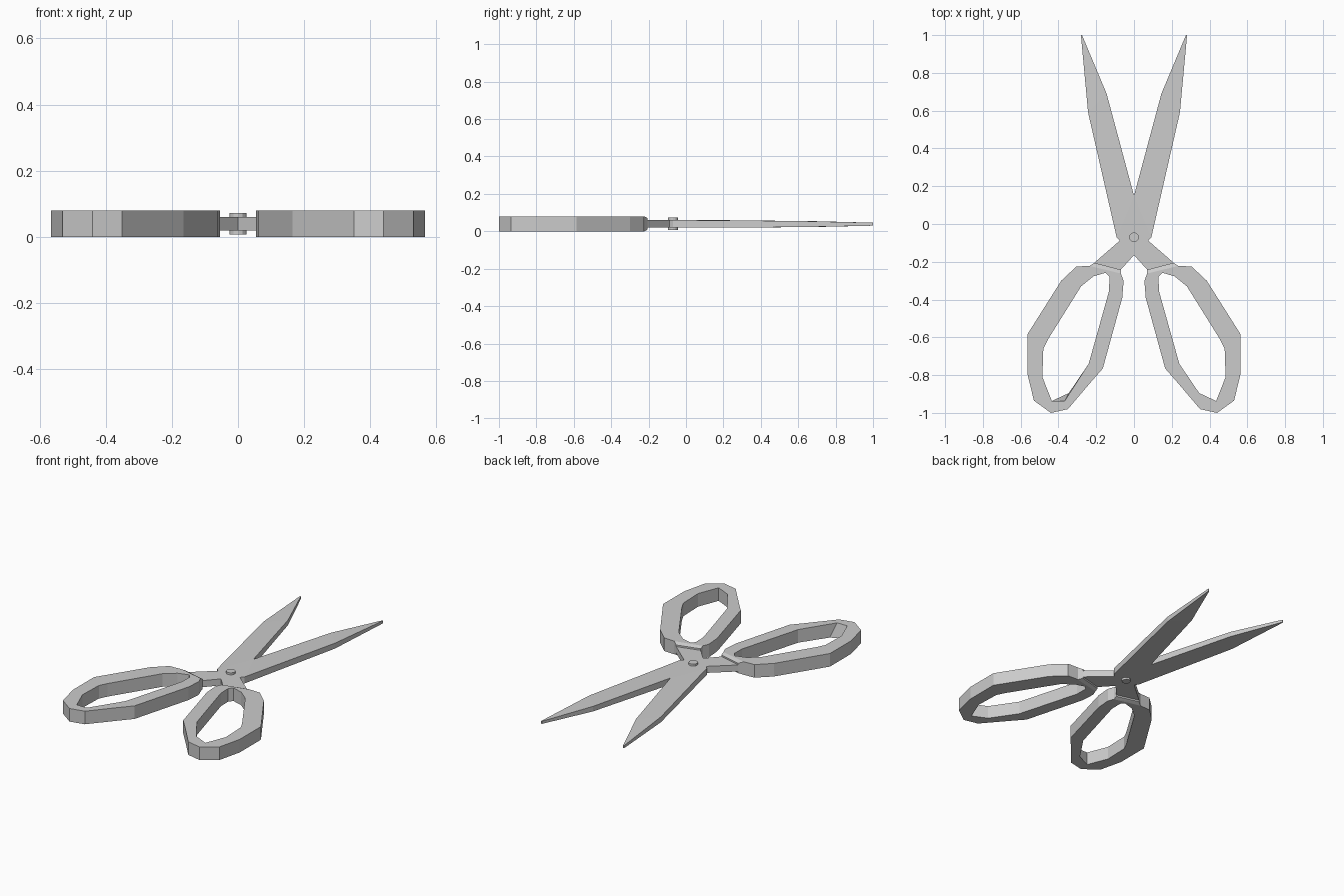
import bpy
import bmesh
from mathutils import Vector

if "Cube" in bpy.data.objects:
    bpy.data.objects.remove(bpy.data.objects["Cube"])


def finish(bm, name):
    bmesh.ops.recalc_face_normals(bm, faces=bm.faces)
    mesh = bpy.data.meshes.new(name)
    bm.to_mesh(mesh)
    bm.free()
    obj = bpy.data.objects.new(name, mesh)
    bpy.context.collection.objects.link(obj)
    return obj


def walls(bm, low, high):
    for i in range(len(low)):
        j = (i + 1) % len(low)
        bm.faces.new((low[i], low[j], high[j], high[i]))


def loop_edges(bm, loop):
    return [bm.edges.get((loop[i], loop[i - 1])) for i in range(len(loop))]


# Blades: one half outline (x, y, z low, z high), mirrored and joined at x = 0
half = [(0, .15, .02, .06), (.145, .69, .023, .054), (.275, 1, .03, .046),
        (.281, 1, .03, .046), (.243, .59, .022, .055), (.092, -.07, .02, .06),
        (.075, -.088, .02, .06), (.21, -.205, .02, .06), (.07, -.242, .02, .06),
        (0, -.165, .02, .06)]
bm = bmesh.new()
low = [bm.verts.new((x, y, a)) for x, y, a, b in half]
high = [bm.verts.new((x, y, b)) for x, y, a, b in half]
walls(bm, low, high)
# caps split into tip, blade and shank
for loop in (low, high):
    for ids in ((1, 2, 3, 4), (0, 1, 4, 5), (0, 5, 6, 9), (9, 6, 7, 8)):
        bm.faces.new([loop[i] for i in ids])
seam = [f for f in bm.faces if all(abs(v.co.x) < 1e-6 for v in f.verts)]
bmesh.ops.delete(bm, geom=seam, context='FACES_ONLY')
blades = finish(bm, "blades")
mirror = blades.modifiers.new("mirror", 'MIRROR')
mirror.use_clip = True

# Handle rings: outer outline and finger hole
outer = [(.235, -.222), (.305, -.225), (.385, -.30), (.565, -.585), (.565, -.79),
         (.53, -.935), (.44, -1), (.35, -.98), (.235, -.845), (.165, -.765),
         (.062, -.39), (.055, -.30), (.07, -.262)]
hole = [(.15, -.258), (.215, -.277), (.28, -.33), (.455, -.61), (.48, -.66),
        (.485, -.81), (.435, -.937), (.345, -.895), (.24, -.74), (.132, -.355),
        (.13, -.28)]


def handle(side, name, top_hole):
    bm = bmesh.new()

    def ring(points, z):
        return [bm.verts.new((side * x, y, z)) for x, y in points]

    o_low, o_high = ring(outer, 0), ring(outer, .08)
    h_low, h_high = ring(hole, 0), ring(top_hole, .08)
    walls(bm, o_low, o_high)
    walls(bm, h_low, h_high)
    for a, b in ((o_low, h_low), (o_high, h_high)):
        bmesh.ops.triangle_fill(bm, use_beauty=True, use_dissolve=False,
                                edges=loop_edges(bm, a) + loop_edges(bm, b))
    return finish(bm, name)


def collar(side, name):
    bm = bmesh.new()
    front = [(.21, -.205), (.07, -.242)]
    back = [outer[0], outer[-1]]
    for pts, zs in ((front, (.01, .07)), (back, (0, .08))):
        for x, y in pts:
            for z in zs:
                bm.verts.new(Vector((side * x, y, z)))
    bmesh.ops.convex_hull(bm, input=bm.verts[:])
    return finish(bm, name)


# The left finger hole has one sloped face at its lower end
sloped = [(.367, -.937) if p == (.345, -.895) else p for p in hole]
handle(1, "handle_right", hole)
handle(-1, "handle_left", sloped)
collar(1, "collar_right")
collar(-1, "collar_left")

# Pivot rivet
bpy.ops.mesh.primitive_cylinder_add(vertices=12, radius=.026, depth=.065,
                                    location=(0, -.07, .04))
bpy.context.object.name = "rivet"
